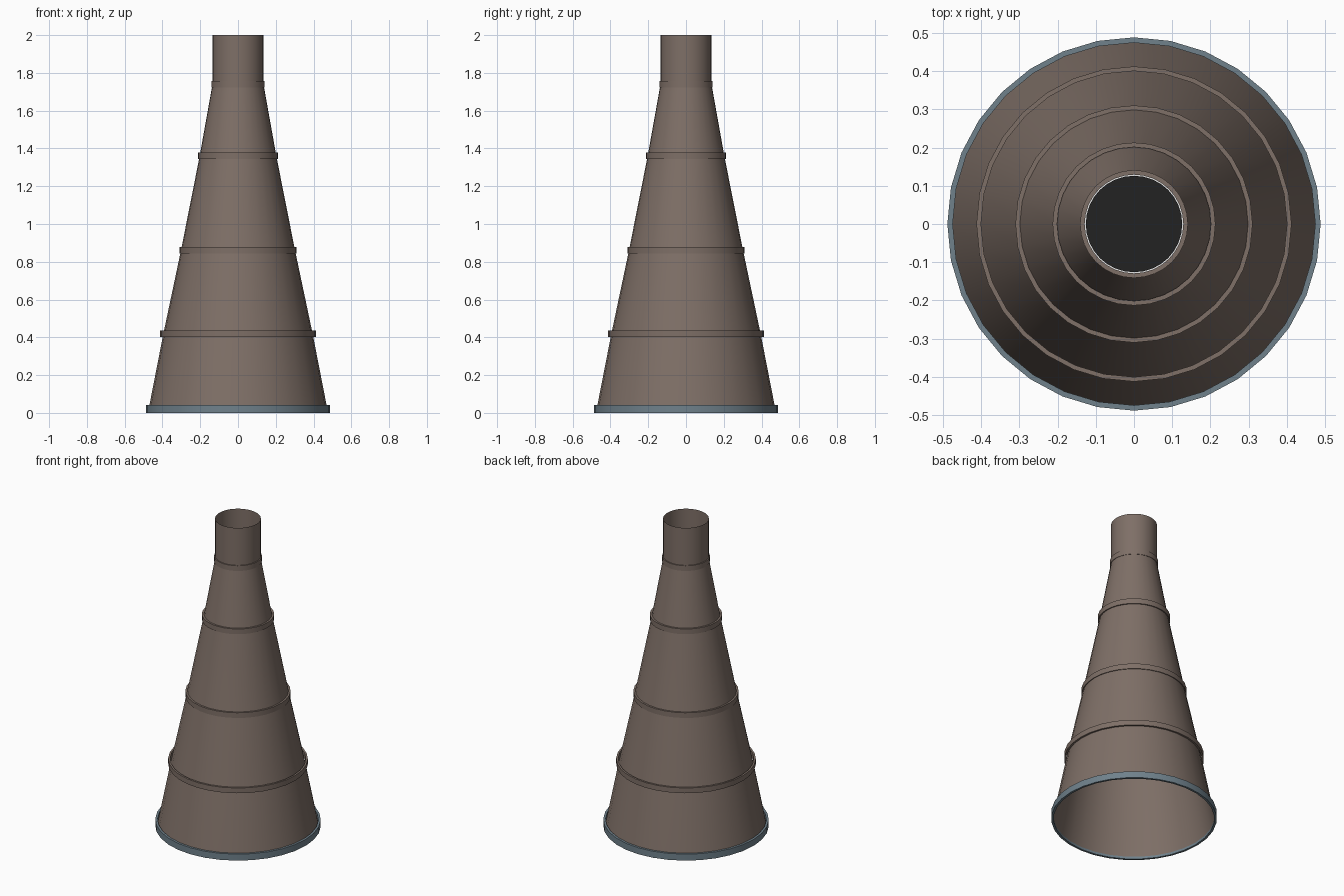
import bpy, bmesh, math

SEGMENTS = 32

cube = bpy.data.objects.get("Cube")
if cube:
    bpy.data.objects.remove(cube, do_unlink=True)


def make_material(name, colour):
    mat = bpy.data.materials.new(name)
    mat.use_nodes = True
    mat.diffuse_color = (*colour, 1)
    shader = mat.node_tree.nodes["Principled BSDF"]
    shader.inputs["Base Color"].default_value = (*colour, 1)
    shader.inputs["Roughness"].default_value = 0.7
    return mat


brown = make_material("warm brown", (0.21, 0.16, 0.135))
steel = make_material("steel blue", (0.16, 0.22, 0.26))
black = make_material("black", (0.016, 0.016, 0.016))
white = make_material("white", (1, 1, 1))


def lathe(name, profile, mat, closed=False):
    """Turn a profile of (radius, height) points around the z axis."""
    bm = bmesh.new()
    rings = []
    for radius, z in profile:
        ring = []
        for i in range(SEGMENTS):
            a = math.tau * i / SEGMENTS
            ring.append(bm.verts.new((radius * math.cos(a), radius * math.sin(a), z)))
        rings.append(ring)
    pairs = list(zip(rings, rings[1:]))
    if closed:
        pairs.append((rings[-1], rings[0]))
    for low, high in pairs:
        for i in range(SEGMENTS):
            j = (i + 1) % SEGMENTS
            bm.faces.new((low[i], low[j], high[j], high[i]))
    return finish(name, bm, mat)


def disc(name, radius, z, depth, mat):
    """Thin capped plate whose top lies at height z."""
    bm = bmesh.new()
    bmesh.ops.create_cone(bm, cap_ends=True, segments=SEGMENTS,
                          radius1=radius, radius2=radius, depth=depth)
    bmesh.ops.translate(bm, verts=bm.verts, vec=(0, 0, z - depth / 2))
    return finish(name, bm, mat)


def finish(name, bm, mat):
    mesh = bpy.data.meshes.new(name)
    bm.to_mesh(mesh)
    bm.free()
    mesh.materials.append(mat)
    obj = bpy.data.objects.new(name, mesh)
    bpy.context.collection.objects.link(obj)
    bpy.ops.object.select_all(action="DESELECT")
    obj.select_set(True)
    bpy.context.view_layer.objects.active = obj
    bpy.ops.object.shade_smooth_by_angle(angle=math.radians(30))
    return obj


def band(name, inner, outer, bottom, top, mat):
    """Hoop of rectangular section."""
    lathe(name, [(inner, bottom), (outer, bottom), (outer, top), (inner, top)],
          mat, closed=True)


# Open tapering shell with a straight neck
lathe("cone_shell", [(0.477, 0.0), (0.395, 0.42), (0.302, 0.86),
                     (0.203, 1.36), (0.135, 1.74)], brown)
lathe("neck_tube", [(0.135, 1.74), (0.135, 2.0)], brown)

# Hoops around the shell
for label, radius, z in (("lower", 0.412, 0.42), ("middle", 0.31, 0.862),
                         ("upper", 0.213, 1.362), ("neck", 0.141, 1.74)):
    band(label + "_hoop", radius - 0.012, radius, z - 0.017, z + 0.017, brown)

# Rim at the wide mouth
band("base_rim", 0.474, 0.488, 0.0, 0.042, steel)

# Plate inside the neck with a pale border
disc("neck_plate_border", 0.134, 1.75, 0.006, white)
disc("neck_plate", 0.126, 1.754, 0.004, black)
disc("neck_plate_underside", 0.126, 1.744, 0.004, black)
